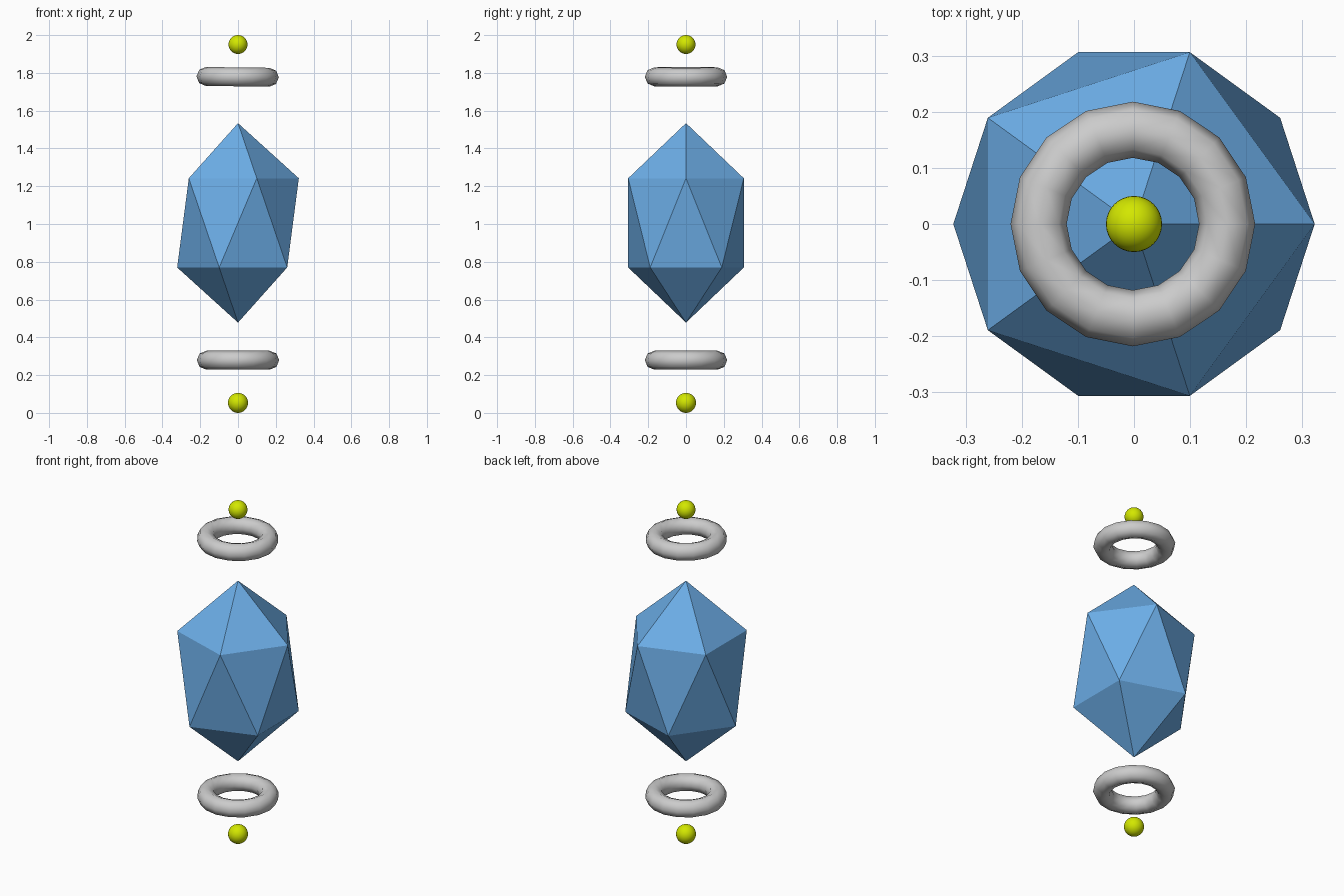
import bpy
from math import radians

if "Cube" in bpy.data.objects:
    bpy.data.objects.remove(bpy.data.objects["Cube"])


def material(name, rgb):
    m = bpy.data.materials.new(name)
    m.diffuse_color = (*rgb, 1)
    m.use_nodes = True
    m.node_tree.nodes["Principled BSDF"].inputs["Base Color"].default_value = m.diffuse_color
    return m


blue = material("blue", (0.15, 0.42, 0.80))
yellow = material("yellow", (0.65, 0.80, 0.0))


def finish(name, mat=None, smooth=True):
    ob = bpy.context.object
    ob.name = name
    if mat:
        ob.data.materials.append(mat)
    if smooth:
        bpy.ops.object.shade_smooth()
    return ob


# Stretched faceted crystal in the middle
bpy.ops.mesh.primitive_ico_sphere_add(subdivisions=1, radius=1, location=(0, 0, 1.006))
crystal = finish("crystal", blue, smooth=False)
crystal.scale = (0.36, 0.36, 0.528)

# Floating rings above and below; the upper one is tilted a hair
for name, x, z, tilt in (("lower_ring", 0, 0.279, 0), ("upper_ring", -0.002, 1.779, 0.7)):
    bpy.ops.mesh.primitive_torus_add(major_segments=16, minor_segments=8,
                                     major_radius=0.168, minor_radius=0.05,
                                     location=(x, 0, z), rotation=(0, radians(tilt), 0))
    finish(name)

# Small end balls
for name, z, r in (("lower_ball", 0.053, 0.053), ("upper_ball", 1.95, 0.05)):
    bpy.ops.mesh.primitive_uv_sphere_add(segments=32, ring_count=16, radius=r, location=(0, 0, z))
    finish(name, yellow)
